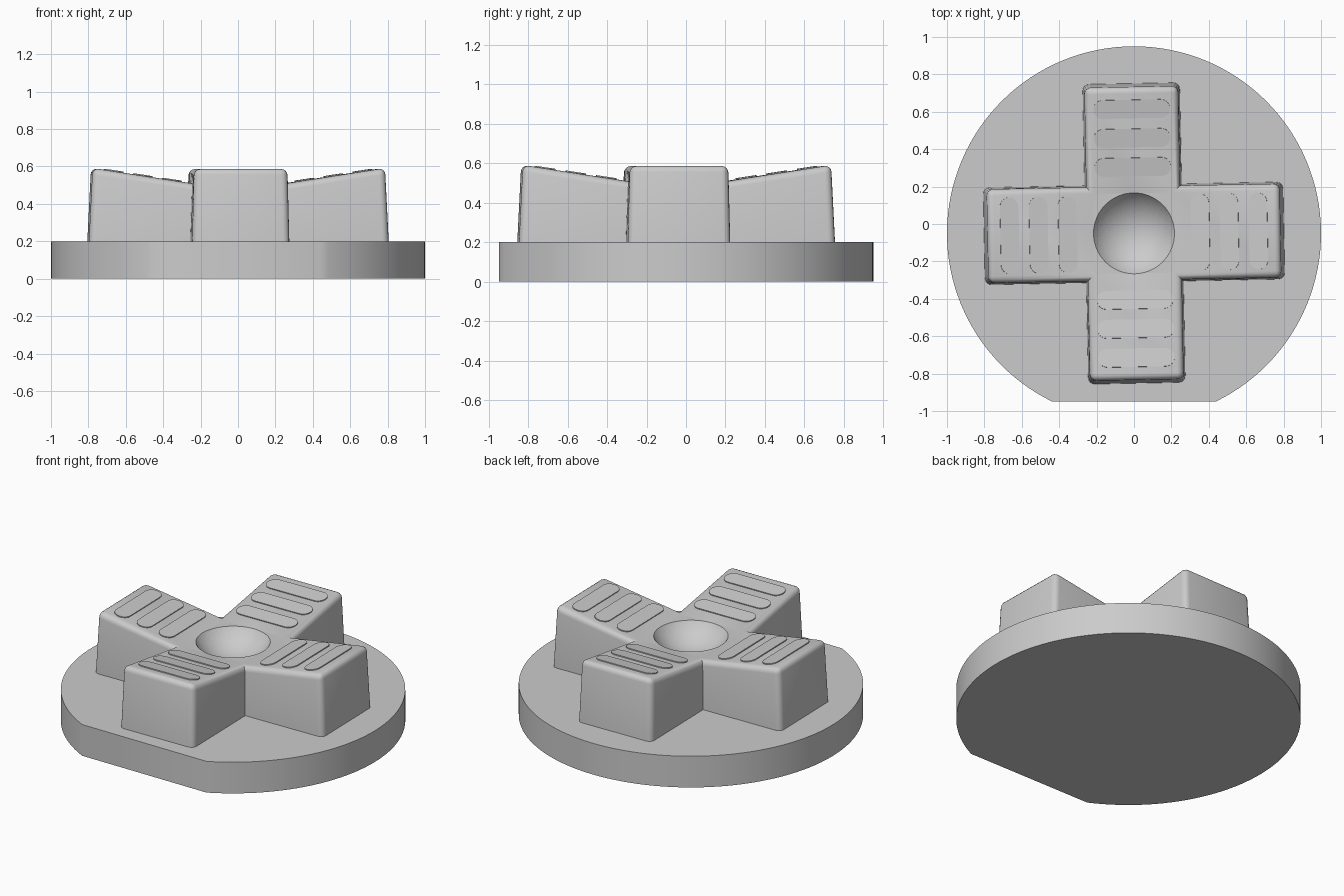
import bpy, bmesh, math
from mathutils import Matrix, Vector

if "Cube" in bpy.data.objects:
    bpy.data.objects.remove(bpy.data.objects["Cube"])

CY = -0.05                      # centre of the disc and cross
TURN = math.radians(1.1)        # slight twist of the cross
BASE_Z, MID_Z, END_Z = 0.2, 0.51, 0.592
W, L = 0.25, 0.782              # arm half width and reach at the top
PLACE = Matrix.Translation((0, CY, 0)) @ Matrix.Rotation(TURN, 4, "Z")

grey = bpy.data.materials.new("plain grey")
grey.use_nodes = True
grey.diffuse_color = (0.6, 0.6, 0.6, 1)
grey.node_tree.nodes["Principled BSDF"].inputs["Base Color"].default_value = grey.diffuse_color


def finish(bm, name, matrix=None, angle=35):
    """Turn a bmesh into a smooth shaded grey object."""
    bmesh.ops.recalc_face_normals(bm, faces=bm.faces)
    if matrix:
        bm.transform(matrix)
    mesh = bpy.data.meshes.new(name)
    bm.to_mesh(mesh)
    bm.free()
    mesh.materials.append(grey)
    obj = bpy.data.objects.new(name, mesh)
    bpy.context.collection.objects.link(obj)
    bpy.ops.object.select_all(action="DESELECT")
    bpy.context.view_layer.objects.active = obj
    obj.select_set(True)
    bpy.ops.object.shade_smooth_by_angle(angle=math.radians(angle))
    return obj


def prism(bm, outline, z0, z1):
    """Extrude a flat outline between two heights."""
    face = bm.faces.new([bm.verts.new((x, y, z0)) for x, y in outline])
    new = bmesh.ops.extrude_face_region(bm, geom=[face])["geom"]
    bmesh.ops.translate(bm, vec=(0, 0, z1 - z0),
                        verts=[v for v in new if isinstance(v, bmesh.types.BMVert)])


# Disc with a flat at the front
bm = bmesh.new()
half = math.asin(0.44)
start = -math.pi / 2 + half
sweep = 2 * math.pi - 2 * half
steps = 110
prism(bm, [(math.cos(start + sweep * i / steps), CY + math.sin(start + sweep * i / steps))
           for i in range(steps + 1)], 0, BASE_Z)
finish(bm, "base_disc")

# Cross with four arms that rise outwards
bm = bmesh.new()
inner_top, top, bottom = [], [], []
for k in range(4):
    rot = Matrix.Rotation(k * math.pi / 2, 4, "Z")
    for x, y, z in ((L, -W, END_Z), (L, W, END_Z), (W, W, MID_Z)):
        top.append(bm.verts.new(rot @ Vector((x, y, z))))
        flare = 0.02 if x == L else 0.01
        low = Vector((x + flare, y + math.copysign(0.01, y), BASE_Z - 0.01))
        bottom.append(bm.verts.new(rot @ low))
corners = top[2::3]
bm.faces.new(corners)
bm.faces.new(bottom)
for k in range(4):
    a, b, c = top[3 * k:3 * k + 3]
    bm.faces.new((corners[k - 1], a, b, c))
for i in range(12):
    j = (i + 1) % 12
    bm.faces.new((bottom[i], bottom[j], top[j], top[i]))
rim = [bm.edges.get((top[i], top[(i + 1) % 12])) for i in range(12)]
posts = [bm.edges.get((top[i], bottom[i])) for i in range(12) if i % 3 != 2]
bmesh.ops.bevel(bm, geom=rim + posts, offset=0.035, segments=4, profile=0.5,
                affect="EDGES", clamp_overlap=True)
cross = finish(bm, "cross_pad", PLACE)

# Round thumb dish cut into the middle
r, depth = 0.22, 0.12
ball = (r * r + depth * depth) / (2 * depth)
bm = bmesh.new()
bmesh.ops.create_uvsphere(bm, u_segments=64, v_segments=64, radius=ball)
cutter = finish(bm, "dish_cutter", Matrix.Translation((0, CY, MID_Z - depth + ball)))
# Keep only the cap so the ball never touches the raised arms
bm = bmesh.new()
bm.from_mesh(cutter.data)
cut = bmesh.ops.bisect_plane(bm, geom=bm.verts[:] + bm.edges[:] + bm.faces[:],
                             plane_co=(0, 0, MID_Z + 0.004), plane_no=(0, 0, 1), clear_outer=True)
bmesh.ops.holes_fill(bm, edges=[e for e in bm.edges if e.is_boundary])
bm.to_mesh(cutter.data)
bm.free()
cutter.hide_render = True
mod = cross.modifiers.new("dish", "BOOLEAN")
mod.operation, mod.solver, mod.object = "DIFFERENCE", "EXACT", cutter
bpy.context.view_layer.objects.active = cross
bpy.ops.object.modifier_apply(modifier="dish")
bpy.data.objects.remove(cutter)
bpy.ops.object.select_all(action="DESELECT")
cross.select_set(True)
bpy.context.view_layer.objects.active = cross
bpy.ops.object.shade_smooth_by_angle(angle=math.radians(30))

# Three low rounded grip ribs on every arm
slope = math.atan2(END_Z - MID_Z, L - W)
rib_r, rib_half = 0.05, 0.155
rib = []
for i in range(26):
    end, step = divmod(i, 13)
    a = math.pi * (step / 12 + end)
    rib.append((rib_r * math.cos(a), rib_r * math.sin(a) + (rib_half if end == 0 else -rib_half)))
for k, side in enumerate(("left", "back", "right", "front")):
    for n in range(3):
        d = 0.355 + 0.155 * n
        z = MID_Z + (d - W) * math.tan(slope)
        bm = bmesh.new()
        prism(bm, rib, -0.01, 0.006)
        finish(bm, f"{side}_grip_rib_{n + 1}", PLACE @ Matrix.Rotation(k * math.pi / 2, 4, "Z")
               @ Matrix.Translation((d, 0, z)) @ Matrix.Rotation(-slope, 4, "Y"))
